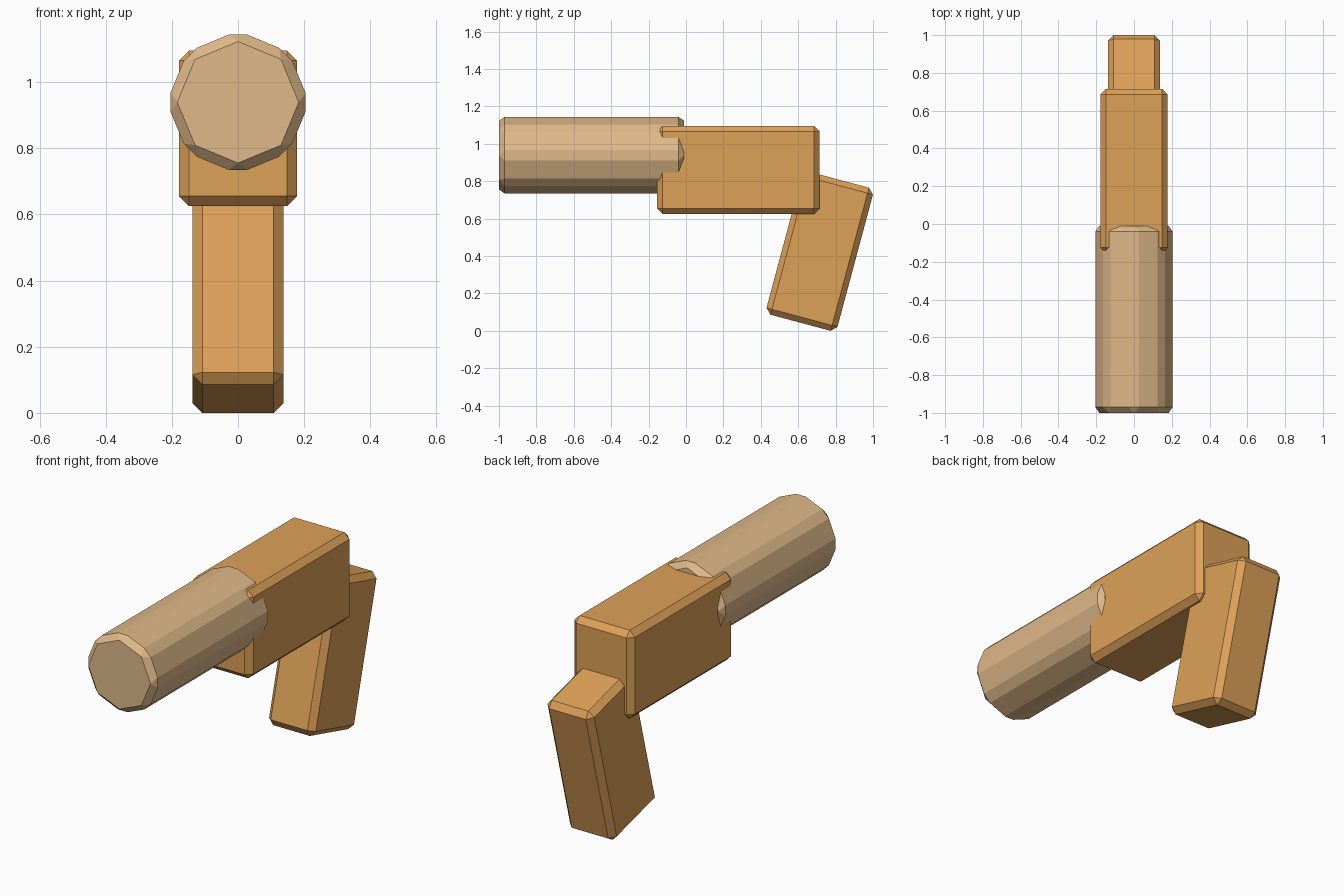
import bpy, bmesh, math
from mathutils import Matrix

if "Cube" in bpy.data.objects:
    bpy.data.objects.remove(bpy.data.objects["Cube"])

BEVEL = 0.03


def make_material(name, rgb):
    lin = [(c / 255 / 12.92) if c <= 10 else ((c / 255 + 0.055) / 1.055) ** 2.4 for c in rgb]
    mat = bpy.data.materials.new(name)
    mat.diffuse_color = (*lin, 1)
    mat.use_nodes = True
    mat.node_tree.nodes["Principled BSDF"].inputs["Base Color"].default_value = mat.diffuse_color
    return mat


def finish(name, bm, mat, loc, tilt):
    # chamfer every edge, then place the part
    bmesh.ops.bevel(bm, geom=bm.edges[:], offset=BEVEL, segments=1,
                    affect='EDGES', clamp_overlap=True)
    bmesh.ops.recalc_face_normals(bm, faces=bm.faces[:])
    mesh = bpy.data.meshes.new(name)
    bm.to_mesh(mesh)
    bm.free()
    mesh.materials.append(mat)
    obj = bpy.data.objects.new(name, mesh)
    obj.location = loc
    obj.rotation_euler = (math.radians(tilt), 0, 0)
    bpy.context.collection.objects.link(obj)


def box(name, mat, size, loc, tilt=0):
    bm = bmesh.new()
    bmesh.ops.create_cube(bm, size=1, matrix=Matrix.Diagonal((*size, 1)))
    finish(name, bm, mat, loc, tilt)


wood = make_material("warm wood", (222, 161, 88))
pale = make_material("pale wood", (223, 185, 137))

# barrel: chamfered octagonal cylinder along y
bm = bmesh.new()
bmesh.ops.create_cone(bm, cap_ends=True, segments=8, radius1=0.216, radius2=0.216,
                      depth=0.99, matrix=Matrix.Rotation(math.pi / 2, 4, 'X'))
finish("barrel", bm, pale, (0, -0.505, 0.939), 0)

# body block
box("body", wood, (0.356, 0.87, 0.47), (0, 0.28, 0.86))

# tilted grip
box("grip", wood, (0.276, 0.393, 0.792), (0, 0.715, 0.4255), -15)
